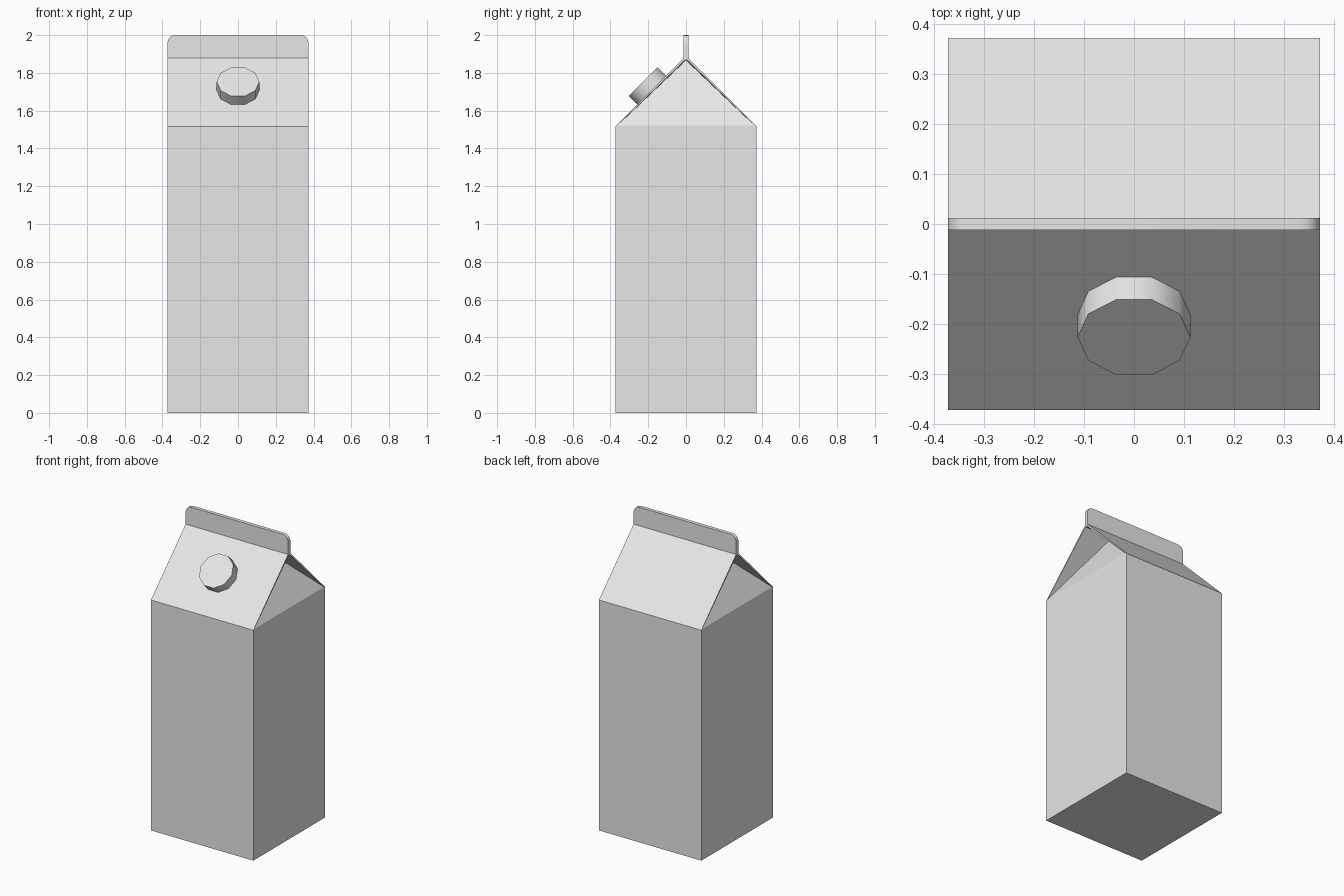
import bpy
import bmesh
from math import radians
from mathutils import Matrix, Vector

HALF = 0.373      # half width of the carton
EAVE = 1.517      # top of the straight walls
RIDGE = 1.878     # where the roof meets the seal
TOP = 2.0
FIN = 0.012       # half thickness of the seal

cube = bpy.data.objects.get("Cube")
if cube:
    bpy.data.objects.remove(cube, do_unlink=True)

card = bpy.data.materials.new("plain light grey")
card.use_nodes = True
card.diffuse_color = (0.8, 0.8, 0.8, 1)
card.node_tree.nodes["Principled BSDF"].inputs["Base Color"].default_value = (0.8, 0.8, 0.8, 1)


def finish(name, bm, angle):
    bmesh.ops.recalc_face_normals(bm, faces=bm.faces)
    mesh = bpy.data.meshes.new(name)
    bm.to_mesh(mesh)
    bm.free()
    obj = bpy.data.objects.new(name, mesh)
    bpy.context.collection.objects.link(obj)
    mesh.materials.append(card)
    bpy.ops.object.select_all(action='DESELECT')
    obj.select_set(True)
    bpy.context.view_layer.objects.active = obj
    bpy.ops.object.shade_smooth_by_angle(angle=radians(angle))
    return obj


def extrude_top(bm, face, z, half_y):
    """Extrude a face to height z, narrowing it to half_y; return the new top."""
    new = bmesh.ops.extrude_face_region(bm, geom=[face])["geom"]
    bmesh.ops.delete(bm, geom=[face], context='FACES_ONLY')
    for v in (g for g in new if isinstance(g, bmesh.types.BMVert)):
        v.co.z = z
        v.co.y = half_y if v.co.y > 0 else -half_y
    return next(g for g in new if isinstance(g, bmesh.types.BMFace))


# Carton: square base, walls, sloping roof and upright seal
bm = bmesh.new()
corners = [(-HALF, -HALF), (HALF, -HALF), (HALF, HALF), (-HALF, HALF)]
base = bm.faces.new([bm.verts.new((x, y, 0)) for x, y in corners])
lid = bm.faces.new([bm.verts.new((x, y, EAVE)) for x, y in corners])
for i in range(4):
    j = (i + 1) % 4
    bm.faces.new((base.verts[i], base.verts[j], lid.verts[j], lid.verts[i]))
lid = extrude_top(bm, lid, RIDGE, FIN)
lid = extrude_top(bm, lid, TOP, FIN)
bmesh.ops.recalc_face_normals(bm, faces=bm.faces)

# Rounded upper corners of the seal
ends = [e for e in lid.edges if abs(e.verts[0].co.x - e.verts[1].co.x) < 0.001]
bmesh.ops.bevel(bm, geom=ends, offset=0.04, segments=4, profile=0.5, affect='EDGES')

# Gable ends: leave a card edge, then fold the panel in under the roof
gables = [f for f in bm.faces if abs(f.normal.x) > 0.9
          and EAVE < f.calc_center_median().z < RIDGE]
bmesh.ops.inset_individual(bm, faces=gables, thickness=0.012)
for v in bmesh.ops.poke(bm, faces=gables)["verts"]:
    side = 1 if v.co.x > 0 else -1
    v.co = Vector((side * 0.17, 0, RIDGE - 0.012))
finish("carton", bm, 30)

# Screw cap on the front slope
tilt = Matrix.Rotation(radians(45), 4, 'X')
centre = Vector((0, -0.227, 1.753)) - tilt @ Vector((0, 0, 0.0375))
bm = bmesh.new()
bmesh.ops.create_cone(bm, cap_ends=True, segments=10, radius1=0.113, radius2=0.113,
                      depth=0.075, matrix=Matrix.Translation(centre) @ tilt
                      @ Matrix.Rotation(radians(90), 4, 'Z'))
finish("cap", bm, 40)
